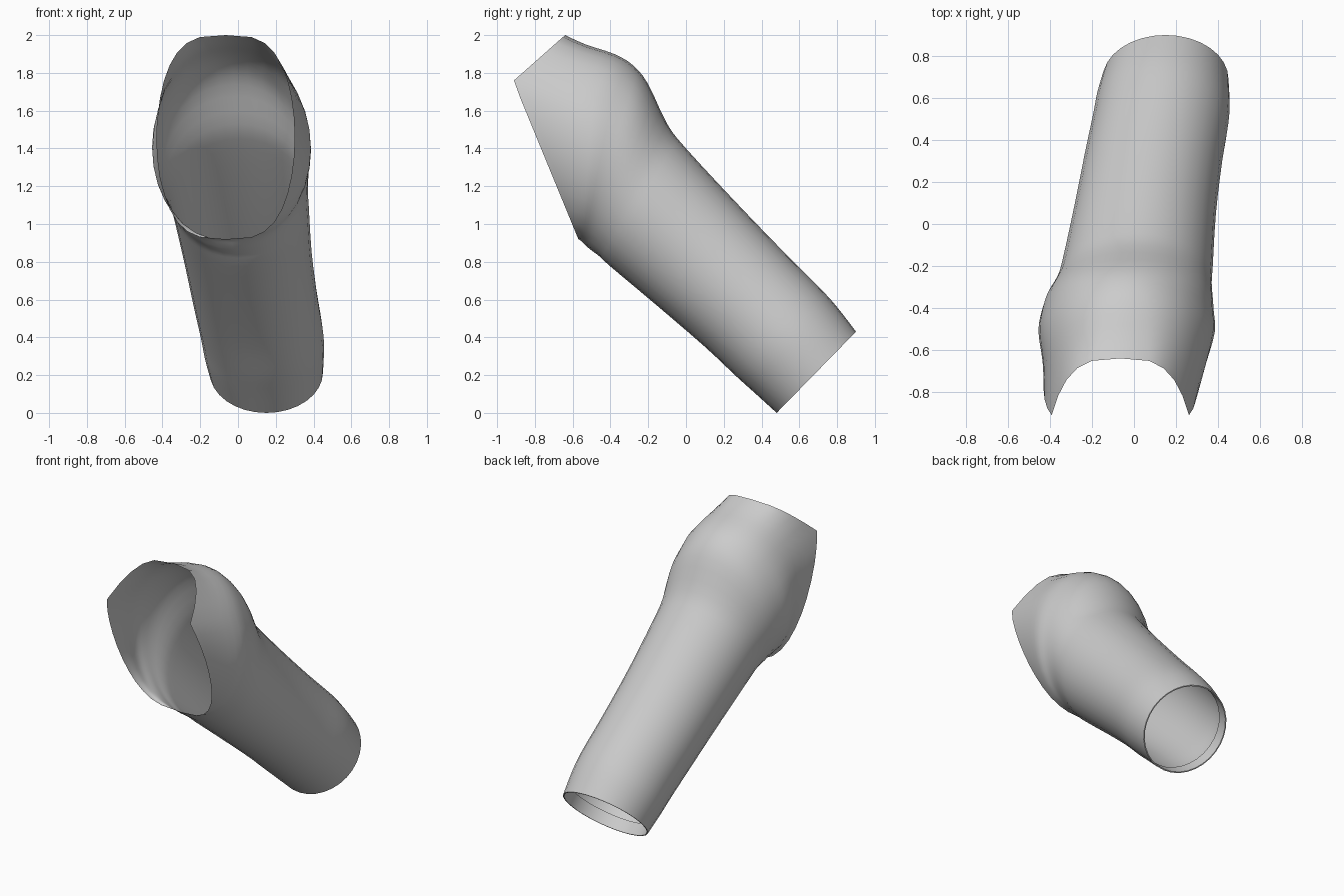
import bpy
import bmesh
from math import sin, cos, tau, copysign

SEGMENTS = 32
STEPS = 3
PEAK = 0.55  # height on the ring where the opening reaches furthest forward

if "Cube" in bpy.data.objects:
    bpy.data.objects.remove(bpy.data.objects["Cube"])

# One material for the whole sleeve
grey = bpy.data.materials.new("light grey cloth")
grey.use_nodes = True
colour = (0.6, 0.6, 0.6, 1)
grey.diffuse_color = colour
grey.node_tree.nodes["Principled BSDF"].inputs["Base Color"].default_value = colour

# Cross-sections: top y, z, bottom y, z, centre x, half width, forward bulge, squareness
sections = [
    (-.64, 2.0, -.57, .92, -.065, .365, .29, .6),
    (-.53, 1.95, -.565, .917, -.045, .39, .17, .75),
    (-.38, 1.9, -.555, .91, -.035, .42, .07, .9),
    (-.28, 1.84, -.53, .885, -.03, .41, .02, 1),
    (-.2, 1.74, -.5, .86, -.02, .395, 0, 1),
    (-.1, 1.53, -.46, .83, 0, .37, 0, 1),
    (0, 1.4, -.4, .775, .015, .36, 0, 1),
    (.25, 1.13, -.15, .565, .05, .34, 0, 1),
    (.5, .87, .1, .35, .09, .33, 0, 1),
    (.7, .67, .27, .19, .125, .325, 0, 1),
    (.8, .56, .37, .1, .137, .318, 0, 1),
    (.9, .43, .48, 0, .15, .3, 0, 1),
]


def blend(a, b, c, d, t):
    """Smooth curve from b to c, with a and d as neighbours."""
    return b + .5 * t * (c - a + t * (2*a - 5*b + 4*c - d + t * (3*(b - c) + d - a)))


def refine(rows):
    out = []
    last = len(rows) - 1
    for i in range(last):
        four = [rows[max(0, min(last, i + k))] for k in (-1, 0, 1, 2)]
        for s in range(STEPS):
            out.append([blend(*v, s / STEPS) for v in zip(*four)])
    return out + [list(rows[-1])]


def add_ring(bm, row, scale=1, shift=0):
    ty, tz, by, bz, cx, half, bulge, square = row
    ring = []
    for i in range(SEGMENTS):
        angle = tau * i / SEGMENTS
        c, s = cos(angle), sin(angle)
        forward = bulge * min((c + 1) / (1 + PEAK), (1 - c) / (1 - PEAK))
        x = cx + scale * half * copysign(abs(s) ** square, s)
        y = (ty + by) / 2 + scale * c * (ty - by) / 2 - forward
        z = (tz + bz) / 2 + scale * c * (tz - bz) / 2
        ring.append(bm.verts.new((x, y - shift, z + shift)))
    return ring


def build_loft(name, rings, bm):
    for a, b in zip(rings, rings[1:]):
        for i in range(SEGMENTS):
            j = (i + 1) % SEGMENTS
            bm.faces.new((a[i], a[j], b[j], b[i]))
    bmesh.ops.recalc_face_normals(bm, faces=bm.faces)
    mesh = bpy.data.meshes.new(name)
    bm.to_mesh(mesh)
    bm.free()
    mesh.materials.append(grey)
    obj = bpy.data.objects.new(name, mesh)
    bpy.context.collection.objects.link(obj)
    bpy.ops.object.select_all(action="DESELECT")
    obj.select_set(True)
    bpy.context.view_layer.objects.active = obj
    bpy.ops.object.shade_smooth_by_angle()


# Open sleeve with a short hem turned inward at the lower cuff
bm = bmesh.new()
rings = [add_ring(bm, row) for row in refine(sections)]
rings.append(add_ring(bm, sections[-1], .975))
rings.append(add_ring(bm, sections[-1], .97, .06))
build_loft("sleeve", rings, bm)
